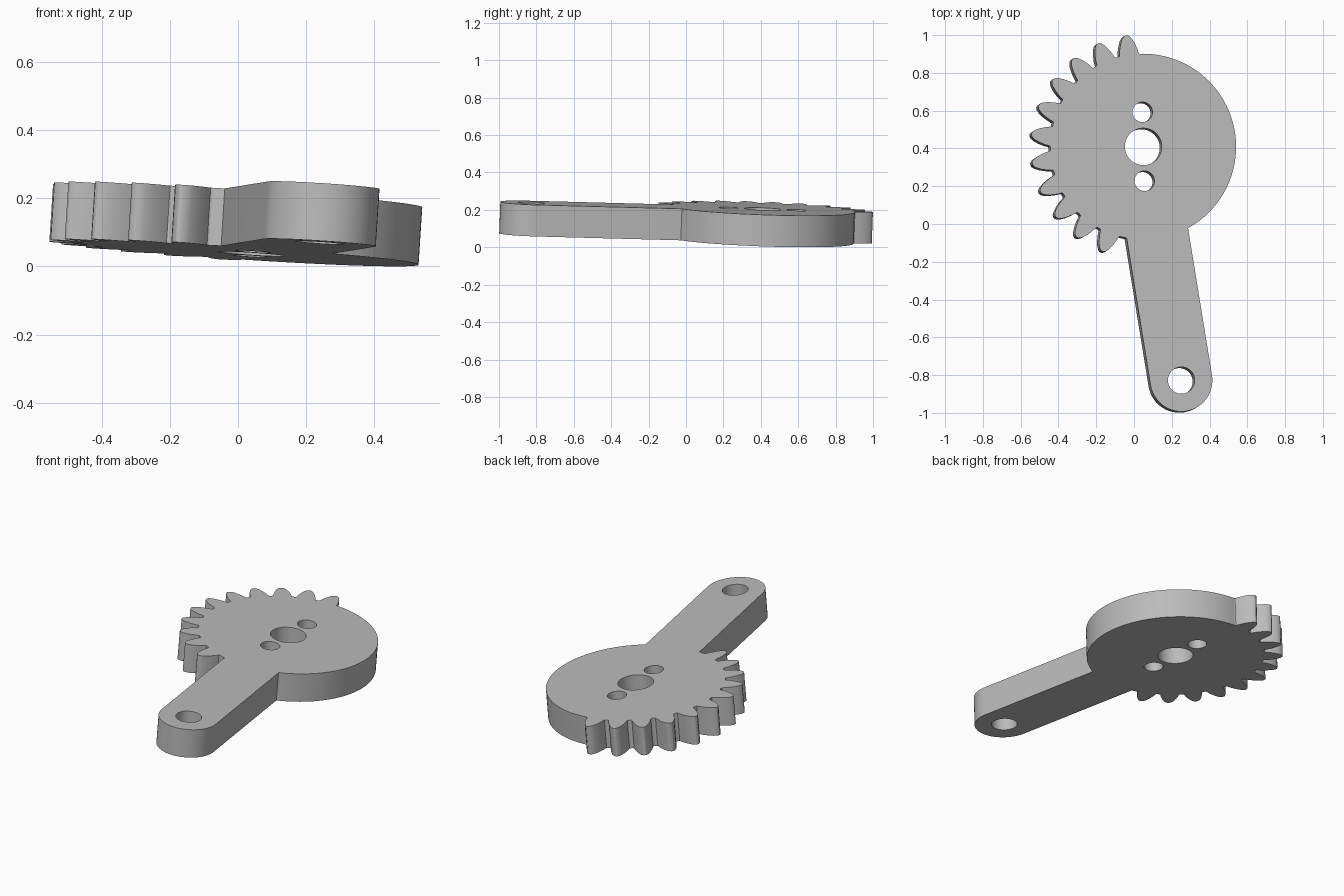
import bpy, bmesh
from math import sin, cos, radians, asin, atan2, pi
from mathutils import Vector, Matrix

cube = bpy.data.objects.get("Cube")
if cube:
    bpy.data.objects.remove(cube, do_unlink=True)

THICK = 0.169
HUB = Vector((0.05, 0.41))
HUB_R = 0.492
END = Vector((0.25, -0.828))
END_R = 0.165
TEETH, FIRST, PITCH = 11, radians(98.7), radians(15)
# Half of one tooth: (radius, half width)
TOOTH = [(0.492, 0.052), (0.52, 0.047), (0.55, 0.038), (0.575, 0.027), (0.59, 0.016), (0.596, 0.006)]


def arc(center, radius, start, stop, steps):
    return [center + radius * Vector((cos(a), sin(a)))
            for a in (start + (stop - start) * i / steps for i in range(steps + 1))]


def tooth(angle):
    out = Vector((cos(angle), sin(angle)))
    side = Vector((sin(angle), -cos(angle)))
    rise = [HUB + r * out + w * side for r, w in TOOTH]
    fall = [HUB + r * out - w * side for r, w in reversed(TOOTH)]
    return rise + fall


# Outline, counter-clockwise: round hub side, teeth, then the arm
axis = END - HUB
arm = atan2(axis.y, axis.x)
spread = asin(END_R / HUB_R)
base = atan2(TOOTH[0][1], HUB_R)
last = FIRST + (TEETH - 1) * PITCH
outline = arc(HUB, HUB_R, arm + spread, FIRST - base - 0.01, 72)
for i in range(TEETH):
    angle = FIRST + i * PITCH
    outline += tooth(angle)
    if i < TEETH - 1:
        outline.append(HUB + HUB_R * Vector((cos(angle + PITCH / 2), sin(angle + PITCH / 2))))
outline += arc(HUB, HUB_R, last + base + 0.01, arm - spread + 2 * pi, 4)
outline += arc(END, END_R, arm - pi / 2, arm + pi / 2, 32)

# Pivot bore, two screw holes and the arm hole
holes = [(HUB, 0.098), (Vector((0.046, 0.593)), 0.053),
         (Vector((0.056, 0.228)), 0.053), (END, 0.071)]
loops = [outline] + [arc(c, r, 0, 2 * pi, 48)[:-1] for c, r in holes]

# Filled profile extruded to the plate thickness
curve = bpy.data.curves.new("profile", "CURVE")
curve.dimensions = "2D"
curve.fill_mode = "BOTH"
curve.extrude = THICK / 2
for loop in loops:
    spline = curve.splines.new("POLY")
    spline.points.add(len(loop) - 1)
    for point, co in zip(spline.points, loop):
        point.co = (co.x, co.y, 0, 1)
    spline.use_cyclic_u = True
helper = bpy.data.objects.new("profile", curve)
bpy.context.collection.objects.link(helper)
bpy.context.view_layer.update()
mesh = bpy.data.meshes.new_from_object(helper.evaluated_get(bpy.context.evaluated_depsgraph_get()))
bpy.data.objects.remove(helper, do_unlink=True)

# Weld the caps to the walls and lean the plate slightly
normal = Vector((0.0644, 0.0369, 1)).normalized()
lean = Vector((0, 0, 1)).rotation_difference(normal).to_matrix().to_4x4()
bm = bmesh.new()
bm.from_mesh(mesh)
bmesh.ops.remove_doubles(bm, verts=bm.verts, dist=0.0002)
bmesh.ops.recalc_face_normals(bm, faces=bm.faces)
bm.transform(Matrix.Translation((0, 0, 0.2235)) @ lean @ Matrix.Translation((0, 0, -THICK / 2)))
bm.to_mesh(mesh)
bm.free()

# Plain grey finish
grey = bpy.data.materials.new("grey")
grey.use_nodes = True
colour = (0.5, 0.5, 0.5, 1)
grey.diffuse_color = colour
grey.node_tree.nodes["Principled BSDF"].inputs["Base Color"].default_value = colour
mesh.materials.clear()
mesh.materials.append(grey)

part = bpy.data.objects.new("gear_lever", mesh)
bpy.context.collection.objects.link(part)
bpy.ops.object.select_all(action="DESELECT")
part.select_set(True)
bpy.context.view_layer.objects.active = part
bpy.ops.object.shade_smooth_by_angle(angle=radians(25))
